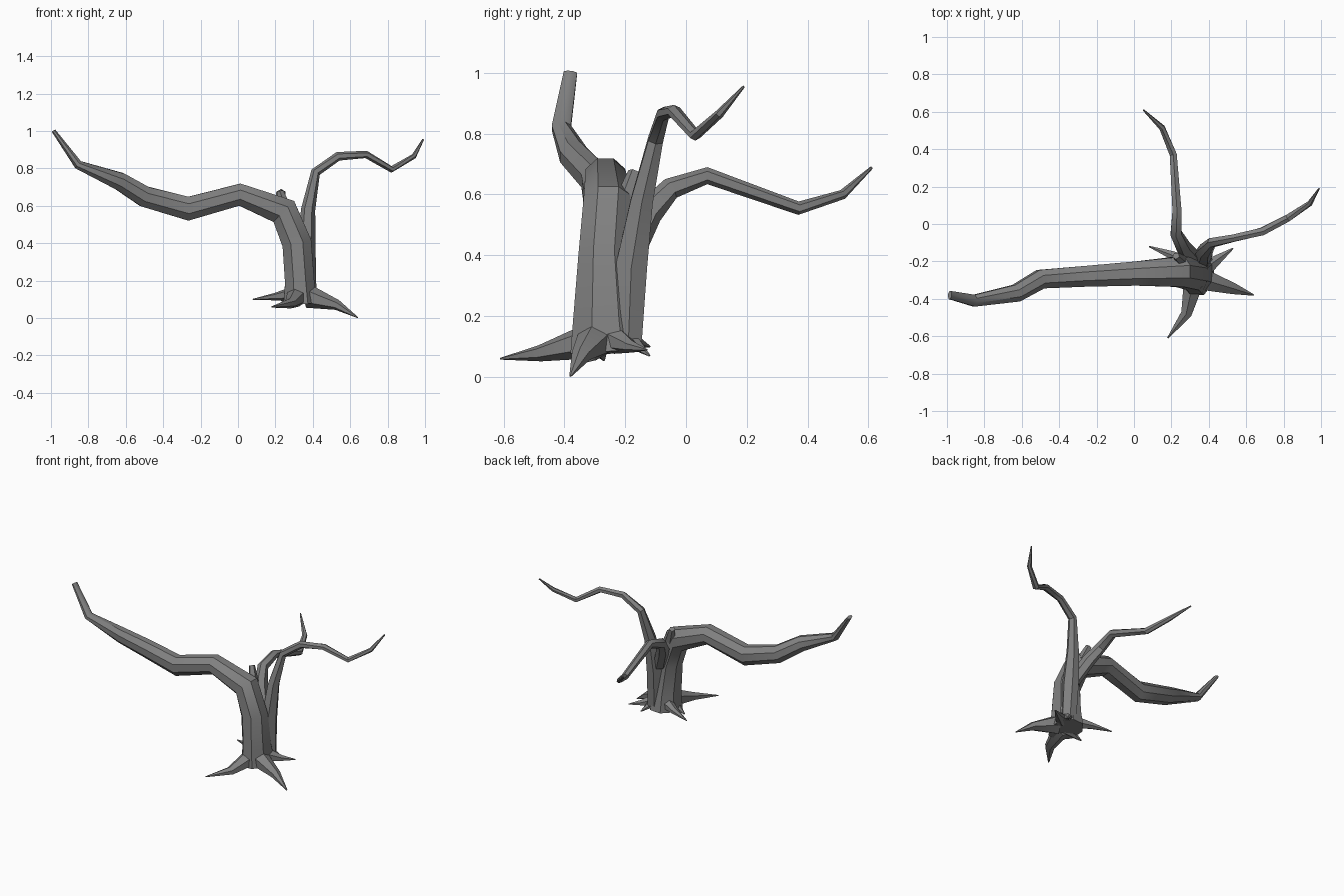
import bpy, bmesh, math
from mathutils import Vector

cube = bpy.data.objects.get("Cube")
if cube:
    bpy.data.objects.remove(cube, do_unlink=True)

bark = bpy.data.materials.new("grey_bark")
bark.use_nodes = True
colour = (0.22, 0.22, 0.22, 1)
bark.diffuse_color = colour
bark.node_tree.nodes["Principled BSDF"].inputs["Base Color"].default_value = colour


def limb(name, rings, width_axis, sides):
    """Faceted tube; each ring is x, y, z, half width, half thickness."""
    bm = bmesh.new()
    centres = [Vector(r[:3]) for r in rings]
    loops = []
    for i, (x, y, z, wide, thick) in enumerate(rings):
        before = centres[i] - centres[i - 1] if i else Vector()
        after = centres[i + 1] - centres[i] if i + 1 < len(rings) else Vector()
        along = (before.normalized() + after.normalized()).normalized()
        side = Vector(width_axis)
        side = (side - along * side.dot(along)).normalized()
        up = along.cross(side)
        loop = []
        for k in range(sides):
            a = 2 * math.pi * (k + 0.5) / sides
            loop.append(bm.verts.new(centres[i] + side * wide * math.cos(a)
                                     + up * thick * math.sin(a)))
        loops.append(loop)
    for low, high in zip(loops, loops[1:]):
        for k in range(sides):
            j = (k + 1) % sides
            bm.faces.new((low[k], low[j], high[j], high[k]))
    bm.faces.new(loops[0][::-1])
    bm.faces.new(loops[-1])
    bmesh.ops.recalc_face_normals(bm, faces=bm.faces)
    mesh = bpy.data.meshes.new(name)
    bm.to_mesh(mesh)
    bm.free()
    mesh.materials.append(bark)
    obj = bpy.data.objects.new(name, mesh)
    bpy.context.collection.objects.link(obj)
    bpy.ops.object.select_all(action='DESELECT')
    obj.select_set(True)
    bpy.context.view_layer.objects.active = obj
    bpy.ops.object.shade_smooth_by_angle(angle=math.radians(35))
    return obj


# Trunk sweeping over into the long right limb
limb("trunk_and_right_limb", [
    (.335, -.26, .08, .13, .10),
    (.33, -.265, .19, .115, .085),
    (.315, -.27, .40, .09, .085),
    (.245, -.255, .57, .088, .085),
    (.01, -.265, .66, .07, .064),
    (-.265, -.28, .585, .06, .069),
    (-.50, -.295, .65, .055, .06),
    (-.63, -.37, .73, .05, .052),
    (-.855, -.41, .82, .034, .026),
    (-.985, -.38, 1.0, .024, .012)], (0, 1, 0), 8)

# Slim limb rising behind the trunk and reaching left
limb("left_limb", [
    (.37, -.19, .10, .05, .05),
    (.365, -.18, .36, .06, .05),
    (.375, -.145, .58, .042, .038),
    (.415, -.10, .78, .028, .026),
    (.535, -.075, .865, .022, .024),
    (.685, -.04, .875, .024, .02),
    (.82, .03, .795, .022, .018),
    (.94, .11, .865, .015, .014),
    (.99, .19, .955, .004, .005)], (0, 1, 0), 6)

# Limb reaching backwards
limb("back_limb", [
    (.33, -.19, .40, .04, .05),
    (.265, -.125, .54, .04, .048),
    (.225, -.05, .62, .034, .036),
    (.23, .07, .662, .028, .028),
    (.21, .37, .555, .022, .022),
    (.15, .515, .60, .017, .016),
    (.05, .61, .688, .004, .005)], (1, 0, 0), 6)

# Short stub above the fork
limb("broken_stub", [
    (.26, -.20, .58, .035, .03),
    (.225, -.17, .675, .02, .02)], (0, 1, 0), 5)

# Spreading roots, each given as base, knee and tip
roots = {
    "front_root": ((.32, -.31, .12), (.28, -.48, .078), (.18, -.61, .06), .06),
    "left_root": ((.38, -.30, .115), (.53, -.345, .07), (.64, -.38, .003), .062),
    "back_left_root": ((.39, -.23, .12), (.46, -.18, .10), (.53, -.13, .09), .045),
    "back_right_root": ((.31, -.22, .13), (.20, -.165, .115), (.08, -.12, .10), .045),
    "back_root": ((.38, -.21, .13), (.40, -.155, .10), (.43, -.12, .07), .04),
    "right_root": ((.30, -.29, .11), (.25, -.28, .08), (.20, -.27, .055), .04),
}
for name, (base, knee, tip, size) in roots.items():
    direction = Vector(tip) - Vector(base)
    across = (-direction.y, direction.x, 0)
    limb(name, [(*base, size, size), (*knee, size * .55, size * .45),
                (*tip, .004, .003)], across, 6)
